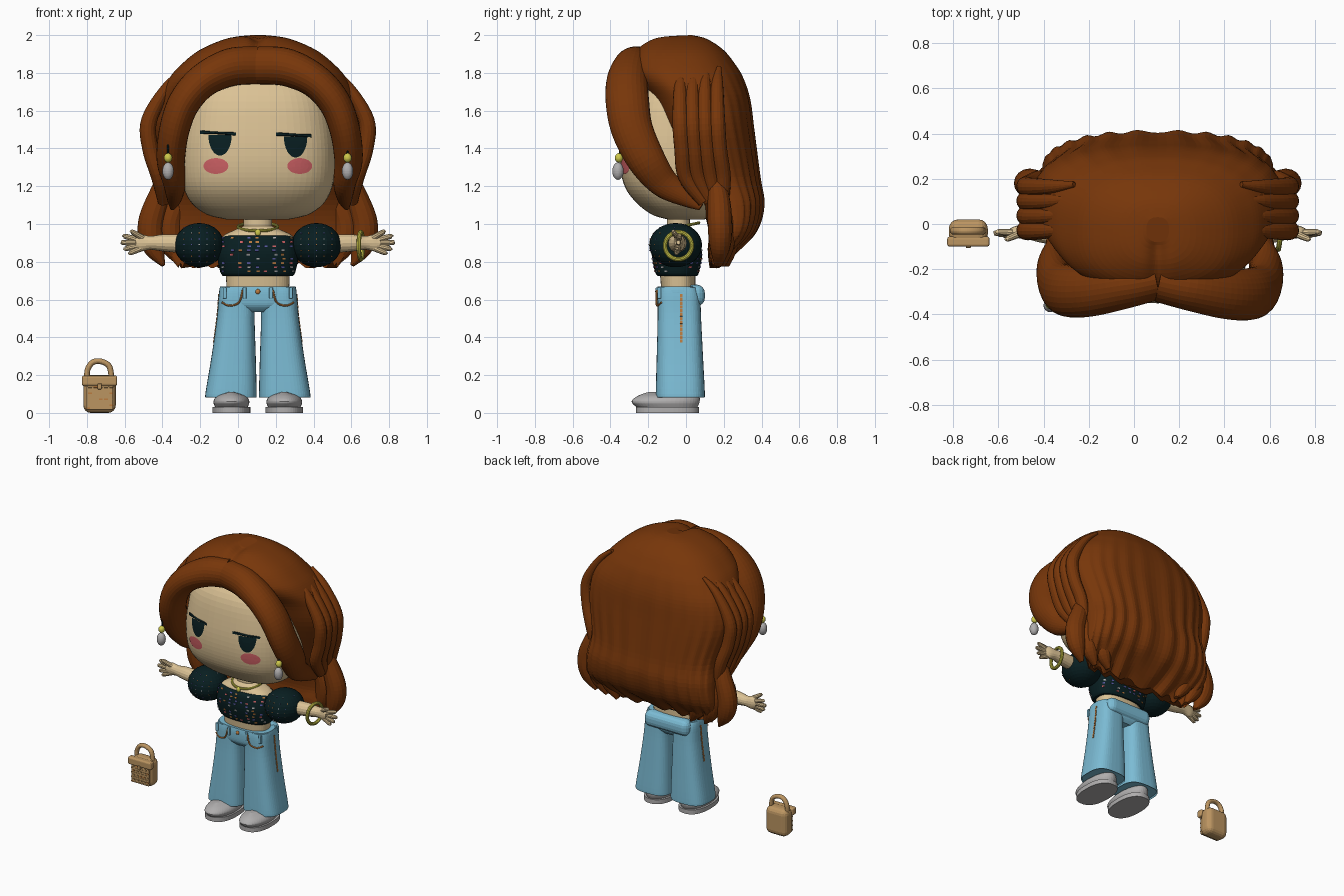
import bpy, bmesh, random
from math import sin, cos, pi, exp, copysign
from mathutils import Vector, Matrix
from mathutils.bvhtree import BVHTree

random.seed(4)
if "Cube" in bpy.data.objects:
    bpy.data.objects.remove(bpy.data.objects["Cube"], do_unlink=True)
CX = 0.105   # middle of the figure; the bag stands off to one side
made = []

def material(name, *rgb):
    m = bpy.data.materials.new(name)
    m.use_nodes = True
    m.diffuse_color = (*rgb, 1)
    m.node_tree.nodes["Principled BSDF"].inputs["Base Color"].default_value = (*rgb, 1)
    return m

HAIR = material("hair brown", .185, .037, .003)
SKIN = material("skin", .71, .54, .3)
DENIM = material("denim blue", .2, .5, .66)
DARK = material("dark teal", .0025, .013, .015)
GREY = material("pale grey", .43, .42, .42)
GOLD = material("yellow gold", .62, .58, .07)
PINK = material("blush pink", .62, .12, .13)
COPPER = material("copper thread", .5, .2, .05)
STRAW = material("straw tan", .5, .3, .12)
VIOLET = material("violet", .1, .1, .36)

def finish(name, bm, *mats):
    bmesh.ops.recalc_face_normals(bm, faces=bm.faces)
    ob = bpy.data.objects.new(name, bpy.data.meshes.new(name))
    bm.to_mesh(ob.data)
    bm.free()
    bpy.context.collection.objects.link(ob)
    for m in mats:
        ob.data.materials.append(m)
    made.append(ob)
    return ob

def smooth(pts, k):
    """Catmull-Rom interpolation of tuples."""
    out = []
    for i in range(len(pts) - 1):
        quad = list(zip(pts[max(i - 1, 0)], pts[i], pts[i + 1], pts[min(i + 2, len(pts) - 1)]))
        for t in (j / k for j in range(k)):
            out.append(tuple(b + t / 2 * (c - a + t * (2*a - 5*b + 4*c - d + t * (3*(b - c) + d - a)))
                             for a, b, c, d in quad))
    return out + [pts[-1]]

def bridge(name, rings, mat, closed=False):
    """Skin over a row of rings, capped or joined end to end."""
    bm = bmesh.new()
    loops = [[bm.verts.new(p) for p in r] for r in rings]
    n = len(loops[0])
    for a, b in zip(loops, loops[1:] + loops[:1] if closed else loops[1:]):
        for i in range(n):
            bm.faces.new((a[i], a[(i + 1) % n], b[(i + 1) % n], b[i]))
    if not closed:
        bm.faces.new(loops[0])
        bm.faces.new(loops[-1])
    return finish(name, bm, mat)

def loft(name, rings, mat, p=2.5, n=48, k=5, tweak=lambda x, y, z, a: (x, y, z)):
    """Stack of superellipses: (z, centre x, half width, front y, back y)."""
    out = []
    for z, cx, hw, yf, yb in smooth(rings, k):
        out.append([])
        for a in (2 * pi * i / n for i in range(n)):
            c, s = (copysign(abs(f(a)) ** (2 / p), f(a)) for f in (cos, sin))
            out[-1].append(tweak(cx + hw * c, (yf + yb) / 2 + (yb - yf) / 2 * s, z, a))
    return bridge(name, out, mat)

def tube(name, path, mat, n=16, k=6):
    """Swept ellipse: (x, y, z, radius across, radius in depth)."""
    pts, out = smooth(path, k), []
    for i, q in enumerate(pts):
        t = (Vector(pts[min(i + 1, len(pts) - 1)][:3]) - Vector(pts[max(i - 1, 0)][:3])).normalized()
        u = t.cross(Vector((0, 1, 0))).normalized()
        w = u.cross(t)
        out.append([Vector(q[:3]) + u * q[3] * cos(2*pi*j/n) + w * q[4] * sin(2*pi*j/n) for j in range(n)])
    return bridge(name, out, mat)

def ball(name, loc, size, mat):
    bm = bmesh.new()
    m = Matrix.Translation(loc) @ Matrix.Diagonal((*size, 1))
    bmesh.ops.create_uvsphere(bm, u_segments=28, v_segments=16, radius=1, matrix=m)
    return finish(name, bm, mat)

def box(name, loc, size, mat, bevel):
    bm = bmesh.new()
    bmesh.ops.create_cube(bm, size=1, matrix=Matrix.Translation(loc) @ Matrix.Diagonal((*size, 1)))
    bmesh.ops.bevel(bm, geom=bm.edges[:], offset=bevel, segments=4, profile=.5, affect='EDGES')
    return finish(name, bm, mat)

def hoop(name, centre, radius, r, mat, turn):
    """Ring in the xz plane, turned by a rotation matrix."""
    ang = [i * pi / 20 for i in range(40)]
    bridge(name, [[Vector(centre) + turn @ Vector(((radius + r * cos(b)) * cos(a), r * sin(b),
           (radius + r * cos(b)) * sin(a))) for b in ang[::4]] for a in ang], mat, closed=True)

def surface(ob):
    return BVHTree.FromPolygons([v.co for v in ob.data.vertices], [p.vertices for p in ob.data.polygons])

def decals(name, target, origins, ray, size, *mats):
    """Small flat plates laid on a surface."""
    bvh, bm = surface(target), bmesh.new()
    for o in origins:
        hit, nor = bvh.ray_cast(Vector(o), Vector(ray))[:2]
        if hit:
            rot = nor.to_track_quat('Z', 'Y').to_matrix().to_4x4()
            m = Matrix.Translation(hit + nor * .001) @ rot @ Matrix.Diagonal((*size, .005, 1))
            vs = bmesh.ops.create_cube(bm, size=1, matrix=m)["verts"]
            idx = random.randrange(len(mats))
            for f in {f for v in vs for f in v.link_faces}:
                f.material_index = idx
    finish(name, bm, *mats)

def patch(name, target, outline, mat, lift):
    """Painted shape projected on the face from the front."""
    bvh, rings = surface(target), []
    mx, mz = (sum(c) / len(outline) for c in zip(*outline))
    for s in (1, .7, .4, .1):
        flat = [(mx + (x - mx) * s, mz + (z - mz) * s) for x, z in outline]
        rings.append([(x, bvh.ray_cast(Vector((x, -2, z)), Vector((0, 1, 0)))[0].y - lift, z) for x, z in flat])
    bridge(name, rings, mat)

def comb(x, y, z, a):
    """Hair grooves down the back, ragged ends and a front parting."""
    if sin(a) > 0:
        y += min(max((1.9 - z) / .8, 0), 1) * .007 * cos(26 * a) * sin(a) ** .5
    z += .02 * cos(17 * a + 1) * max(0, .95 - z) / .17
    z -= .03 * exp(-((x - CX) / .04) ** 2) * max(0, z - 1.75) / .25 * min(1, max(0, (.02 - y) / .12))
    return x, y, z

# Head, neck and torso
head = loft("head", [(1.025, CX, .17, -.1, .1), (1.05, CX, .27, -.18, .15), (1.11, CX, .35, -.26, .2),
                     (1.2, CX, .395, -.325, .22), (1.33, CX, .41, -.35, .24), (1.5, CX, .4, -.34, .24),
                     (1.68, CX, .36, -.3, .22), (1.8, CX, .25, -.2, .15)], SKIN, p=2.6, n=64)
loft("neck", [(.9, CX, .075, -.1, .02), (1.06, CX, .075, -.1, .02)], SKIN, p=2)
loft("shoulders", [(.85, CX, .2, -.15, .06), (.93, CX, .19, -.14, .05), (.97, CX, .12, -.12, .04),
                   (.99, CX, .075, -.1, .02)], SKIN)
loft("midriff", [(.64, CX, .165, -.13, .05), (.76, CX, .17, -.14, .05)], SKIN)
blouse = loft("blouse", [(.725, CX, .185, -.15, .06), (.75, CX, .2, -.165, .07), (.84, CX, .215, -.18, .085),
                         (.92, CX, .195, -.165, .07), (.94, CX, .17, -.145, .05)], DARK)
for word, d in (("front", 1), ("back", -1)):
    decals("blouse_specks_" + word, blouse, [(CX - .18 + c * .045 + random.uniform(-.006, .006), -d, .75 + r * .022)
           for c in range(9) for r in range(9) if random.random() < .65], (0, d, 0), (.017, .009),
           PINK, GREY, VIOLET, COPPER, VIOLET)

# Hair falling down the back
loft("hair_cap", [(.785, CX, .42, .125, .17), (.86, CX, .48, .115, .27), (.96, CX, .51, .12, .37),
                  (1.1, CX, .5, .08, .41), (1.25, CX, .49, -.01, .39), (1.5, CX, .55, -.12, .36),
                  (1.66, CX, .53, -.19, .34), (1.77, CX, .47, -.28, .305), (1.84, CX, .41, -.3, .265),
                  (1.92, CX, .31, -.265, .2), (1.98, CX, .17, -.18, .11), (2.0, CX, .05, -.08, .03)],
     HAIR, p=2.5, n=160, tweak=comb)

# Jeans seat and waist
loft("jeans_hips", [(.535, CX, .09, -.12, .05), (.57, CX, .19, -.15, .075), (.63, CX, .205, -.155, .075),
                    (.67, CX, .2, -.15, .06)], DENIM, p=3)
box("jeans_back_pad", (CX, .05, .622), (.36, .1, .115), DENIM, .045)
ball("jeans_button", (CX, -.155, .642), (.013, .008, .013), COPPER)

for s, side in ((-1, "right"), (1, "left")):
    def X(dx):
        return CX + s * dx
    # face
    ex, ez = X(.2), 1.472 - s * .005
    patch(side + "_eye", head, [(ex + .062 * cos(a), ez - .005 + .11 * sin(a))
          for a in [-pi * i / 16 for i in range(17)]], DARK, .005)
    patch(side + "_eyelid", head, [(ex - .105, ez + .018), (ex - .105, ez), (ex + .085, ez - .008),
                                   (ex + .085, ez + .008)], DARK, .008)
    patch(side + "_blush", head, [(X(.222) + .066 * cos(i * pi / 12), 1.307 + .042 * sin(i * pi / 12))
          for i in range(24)], PINK, .004)
    # earrings
    ball(side + "_earring_bead", (X(.475), -.355, 1.35), (.022, .022, .025), GOLD)
    ball(side + "_earring_drop", (X(.475), -.36, 1.28), (.03, .03, .046), GREY)
    tube(side + "_earring_hook", [(X(.475), -.35, z, .005, .005) for z in (1.36, 1.43)], DARK, n=8)
    # swept front lock, strands over the ears and curls at the shoulders
    w = 1 if s > 0 else .96
    tube(side + "_front_lock", [(X(dx * w), y * w, z, a, b) for dx, y, z, a, b in (
        (.005, -.255, 1.84, .1, .09), (.15, -.285, 1.83, .1, .1), (.3, -.31, 1.76, .09, .11),
        (.405, -.31, 1.645, .085, .115), (.46, -.285, 1.5, .08, .11), (.48, -.21, 1.34, .075, .1),
        (.46, -.12, 1.22, .06, .08), (.46, 0, 1.14, .04, .05), (.47, .08, 1.09, .015, .02))], HAIR, n=28)
    for i in range(4):
        y = -.03 + i * .065
        tube(f"{side}_strand_{i + 1}", [
            (X(.37), y + .01, 1.83, .01, .012), (X(.475), y, 1.73, .028, .032), (X(.575), y, 1.55, .042, .042),
            (X(.57), y + .01, 1.4, .042, .042), (X(.525), y + .03, 1.25, .04, .042),
            (X(.5), y * .5 + .11, 1.12, .03, .035)], HAIR)
    for i in range(3):
        dx, y = -.1 * i, .17 + .02 * i
        tube(f"{side}_curl_{i + 1}", [
            (X(.49 + dx / 2), y - .03, 1.3, .015, .015), (X(.52 + dx), y, 1.16, .055, .055),
            (X(.565 + dx), y + .01, 1.0, .07, .065), (X(.55 + dx), y + .01, .88, .06, .055),
            (X(.5 + dx), y, .78, .01, .02)], HAIR)
    # trouser leg with seam, chain and belt loops
    leg = loft(side + "_trouser_leg", [(.092, X(.14), .131, -.155, .095), (.1, X(.142), .136, -.16, .1),
               (.3, X(.128), .117, -.155, .09), (.5, X(.117), .1, -.15, .08), (.62, X(.11), .097, -.15, .075),
               (.665, X(.107), .093, -.145, .06)], DENIM, p=3)
    decals(side + "_side_seam", leg, [(X(1), -.025, .38 + i * .02) for i in range(13)], (-s, 0, 0),
           (.012, .017), COPPER)
    tube(side + "_pocket_chain", [(X(.19), -.13, .585, .005, .005), (X(.15), -.15, .568, .005, .005),
         (X(.1), -.157, .585, .005, .005), (X(.08), -.155, .65, .005, .005)], COPPER, n=8)
    for word, dx in (("front", .07), ("side", .175)):
        box(f"{side}_{word}_belt_loop", (X(dx), -.157 + dx * .09, .635), (.02, .02, .06), DENIM, .005)
    # shoes
    loft(side + "_shoe_sole", [(0, X(.14), .1, -.265, .07), (.032, X(.14), .1, -.265, .07)], GREY, p=2.4, k=1)
    loft(side + "_shoe_upper", [(.028, X(.14), .085, -.26, .06), (.06, X(.14), .095, -.288, .072),
                                (.09, X(.14), .075, -.255, .068), (.11, X(.14), .02, -.2, .03)], GREY, p=2.1)
    # puff sleeve with fine dots
    sleeve = ball(side + "_puff_sleeve", (X(.31), -.055, .888), (.132, .14, .117), DARK)
    decals(side + "_sleeve_dots", sleeve, [(X(.23 + .04 * c), -1, .8 + .03 * r) for c in range(5) for r in range(7)],
           (0, 1, 0), (.006, .005), GREY, VIOLET, COPPER)
    # arm and hand
    tube(side + "_arm", [(X(.38), -.05, .895, .05, .05), (X(.5), -.04, .9, .045, .045),
         (X(.57), -.035, .9, .036, .034), (X(.62), -.035, .9, .045, .028), (X(.65), -.04, .9, .03, .02)], SKIN)
    for i, (dx, y, z, bx, bz) in enumerate(((.67, -.065, .957, .6, .92), (.71, -.035, .935, .63, .915),
                                            (.722, -.04, .902, .63, .9), (.705, -.045, .87, .63, .885),
                                            (.68, -.05, .848, .61, .875))):
        tube(f"{side}_finger_{i + 1}", [(X(bx), -.038, bz, .017, .017),
             (X(dx - .007), y, z, .013, .013), (X(dx), y, z, .005, .005)], SKIN, n=10)

# Jewellery
hoop("bracelet", (CX + .545, -.04, .885), .072, .012, GOLD, Matrix.Rotation(pi / 2 - .15, 3, 'Z'))
hoop("necklace", (CX, -.035, .985), .105, .008, GOLD, Matrix.Rotation(pi / 2 + .2, 3, 'X'))
ball("pendant", (CX, -.145, .955), (.015, .01, .018), GOLD)

# Woven bag
BX = -.733
box("bag_body", (BX, -.033, .1), (.172, .106, .2), STRAW, .04)
box("bag_flap", (BX, -.078, .17), (.187, .045, .055), STRAW, .012)
box("bag_clasp", (BX, -.1, .14), (.022, .012, .03), STRAW, .004)
tube("bag_handle", [(BX + dx, -.03, z, .015, .017) for dx, z in (
    (-.066, .18), (-.063, .23), (-.035, .268), (.01, .272), (.052, .245), (.064, .18))], STRAW)
bag_front = box("bag_front_panel", (BX, -.079, .078), (.145, .02, .125), STRAW, .006)
decals("bag_weave", bag_front, [(BX - .06 + .028 * c + .01 * (r % 2), -1, .025 + .016 * r)
       for c in range(5) for r in range(8)], (0, 1, 0), (.02, .008), STRAW, COPPER, STRAW)

# Smooth shading with sharp creases kept
for ob in bpy.context.view_layer.objects:
    ob.select_set(ob in made)
bpy.context.view_layer.objects.active = made[0]
bpy.ops.object.shade_smooth_by_angle(angle=.7)
